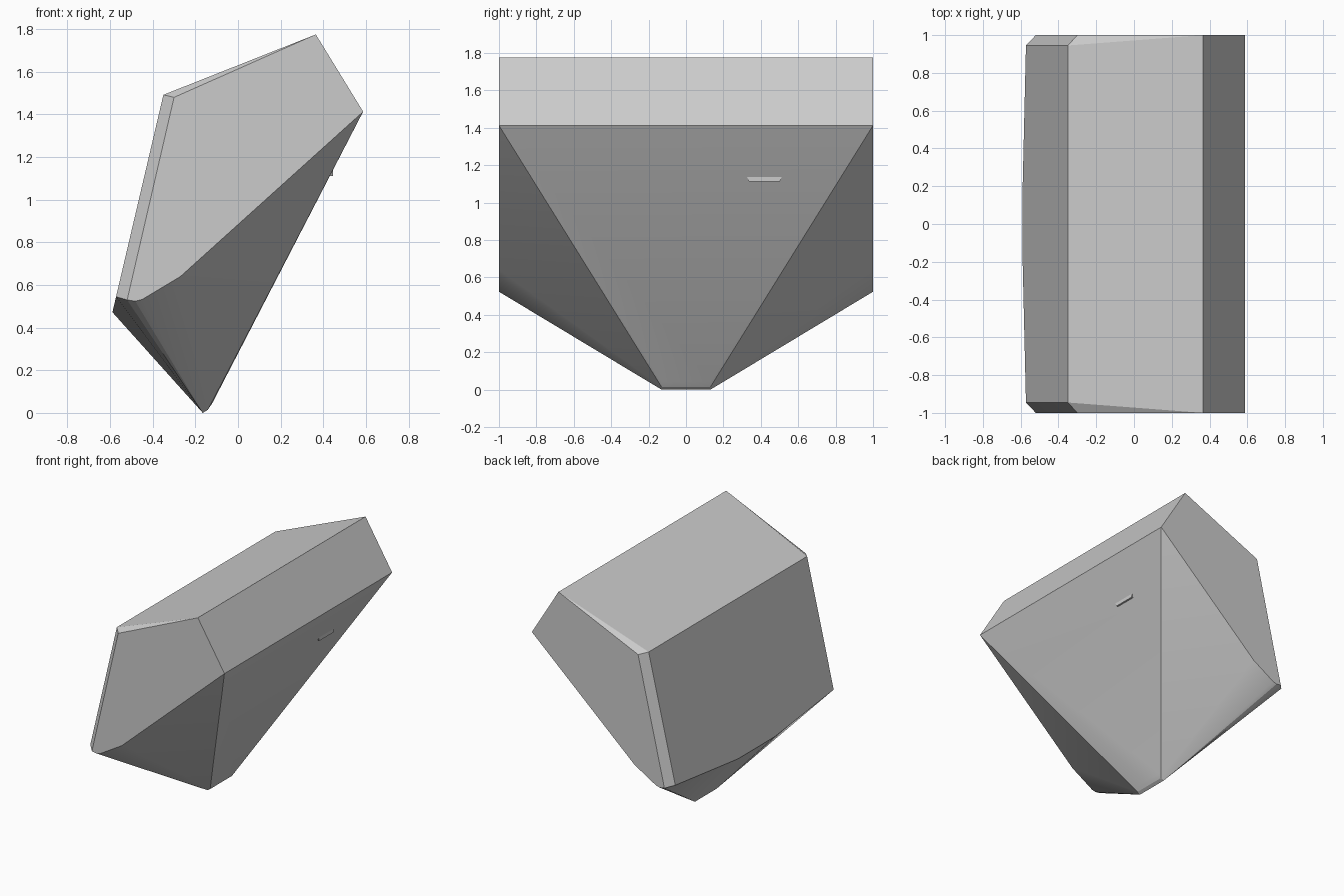
import bpy
import bmesh

# Remove the default cube
cube = bpy.data.objects.get("Cube")
if cube:
    bpy.data.objects.remove(cube, do_unlink=True)

grey = bpy.data.materials.new("plain_grey")
colour = (0.6, 0.6, 0.6, 1.0)
grey.use_nodes = True
grey.diffuse_color = colour
grey.node_tree.nodes["Principled BSDF"].inputs["Base Color"].default_value = colour


def hull(name, points, smooth_angle):
    """Faceted solid wrapped around the points."""
    bm = bmesh.new()
    for p in points:
        bm.verts.new(p)
    res = bmesh.ops.convex_hull(bm, input=bm.verts[:])
    loose = {v for v in res["geom_interior"] + res["geom_unused"]
             if isinstance(v, bmesh.types.BMVert) and not v.link_faces}
    bmesh.ops.delete(bm, geom=list(loose), context="VERTS")
    bmesh.ops.dissolve_limit(bm, angle_limit=0.01, verts=bm.verts[:], edges=bm.edges[:])
    bmesh.ops.recalc_face_normals(bm, faces=bm.faces[:])
    mesh = bpy.data.meshes.new(name)
    bm.to_mesh(mesh)
    bm.free()
    mesh.materials.append(grey)
    obj = bpy.data.objects.new(name, mesh)
    bpy.context.collection.objects.link(obj)
    bpy.ops.object.select_all(action="DESELECT")
    obj.select_set(True)
    bpy.context.view_layer.objects.active = obj
    bpy.ops.object.shade_smooth_by_angle(angle=smooth_angle)
    return obj


# Main shell: half profile points (x, y, z), mirrored across y
half_shell = [
    (0.365, 1.0, 1.775), (0.587, 1.0, 1.413),            # upper end face
    (-0.30, 1.0, 1.48), (-0.35, 0.945, 1.492),           # chamfered back top
    (-0.572, 0.945, 0.545), (-0.52, 1.0, 0.53),          # chamfered back bottom
    (-0.482, 1.0, 0.524), (-0.45, 1.0, 0.532),           # rounded lower corner
    (-0.27, 1.0, 0.64),
    (-0.589, 0.22, 0.472),                               # back lower lip
    (-0.165, 0.13, 0.0), (-0.142, 0.13, 0.014), (-0.122, 0.13, 0.043),  # keel
]
hull("bin_shell", [(x, s * y, z) for x, y, z in half_shell for s in (1, -1)], 0.35)

# Small lip standing proud of the sloping front plate
lip = []
for z, trim in ((1.112, 0.012), (1.14, 0.0)):
    for y in (0.325 + trim, 0.513 - trim):
        lip += [(0.40, y, z), (0.445, y, z)]
hull("plate_lip", lip, 0.35)
